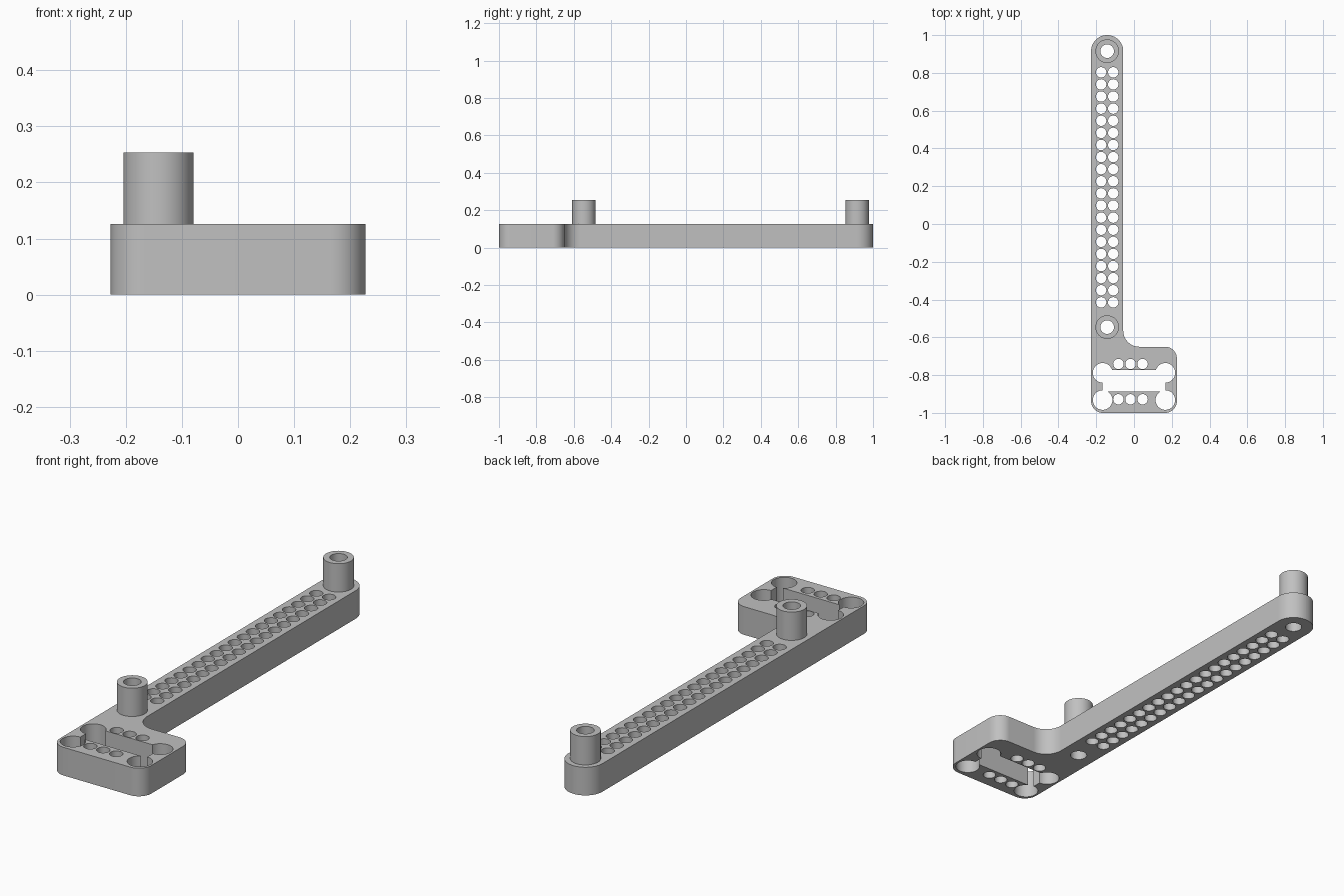
import bpy, bmesh, math
from mathutils import Vector

cube = bpy.data.objects.get("Cube")
if cube:
    bpy.data.objects.remove(cube)

grey = bpy.data.materials.new("plain grey")
grey.use_nodes = True
COLOUR = (0.53, 0.53, 0.53, 1)
grey.diffuse_color = COLOUR
grey.node_tree.nodes["Principled BSDF"].inputs["Base Color"].default_value = COLOUR

THICK = 0.126          # plate thickness
TOP = 0.253            # top of the standoffs
ARM_X = -0.142         # centre line of the arm
POST_Y = (0.915, -0.546)


def make_object(name, bm):
    bmesh.ops.recalc_face_normals(bm, faces=bm.faces)
    mesh = bpy.data.meshes.new(name)
    bm.to_mesh(mesh)
    bm.free()
    mesh.materials.append(grey)
    obj = bpy.data.objects.new(name, mesh)
    bpy.context.collection.objects.link(obj)
    return obj


def rounded(corners, steps=14):
    """Outline with a circular fillet of radius r at each (x, y, r) corner."""
    points = []
    for i, (x, y, r) in enumerate(corners):
        p = Vector((x, y))
        a = (Vector(corners[i - 1][:2]) - p).normalized()
        b = (Vector(corners[(i + 1) % len(corners)][:2]) - p).normalized()
        for k in range(steps + 1):
            t = math.pi / 2 * k / steps
            points.append(p + r * (a * (1 - math.sin(t)) + b * (1 - math.cos(t))))
    return points


def add_prism(bm, points, z0, z1):
    low = bm.faces.new([bm.verts.new((p[0], p[1], z0)) for p in points])
    ext = bmesh.ops.extrude_face_region(bm, geom=[low], use_keep_orig=True)
    verts = [g for g in ext["geom"] if isinstance(g, bmesh.types.BMVert)]
    bmesh.ops.translate(bm, verts=verts, vec=(0, 0, z1 - z0))


def circle(x, y, r, n=32):
    return [(x + r * math.cos(2 * math.pi * i / n),
             y + r * math.sin(2 * math.pi * i / n)) for i in range(n)]


def smooth(obj):
    bpy.ops.object.select_all(action="DESELECT")
    obj.select_set(True)
    bpy.context.view_layer.objects.active = obj
    bpy.ops.object.shade_smooth_by_angle(angle=math.radians(30))


def cut(obj, cutter):
    mod = obj.modifiers.new("cut", "BOOLEAN")
    mod.operation = "DIFFERENCE"
    mod.solver = "EXACT"
    mod.object = cutter
    bpy.context.view_layer.objects.active = obj
    bpy.ops.object.modifier_apply(modifier=mod.name)
    bpy.data.objects.remove(cutter)


# L-shaped plate: long arm with a wide mounting foot
bm = bmesh.new()
add_prism(bm, rounded([
    (-0.227, -1, 0.062), (0.227, -1, 0.062), (0.227, -0.65, 0.062),
    (-0.057, -0.65, 0.085), (-0.057, 1, 0.0845), (-0.227, 1, 0.0845),
]), 0, THICK)
plate = make_object("plate", bm)

# Round holes: arm grid, foot rows, foot corners, standoff bores
holes = [(ARM_X + s * 0.032, 0.803 - i * 0.0641, 0.0275)
         for i in range(20) for s in (-1, 1)]
holes += [(-0.0185 + s * 0.064, y, 0.0275)
          for y in (-0.741, -0.928) for s in (-1, 0, 1)]
holes += [(x, y, 0.052) for x in (-0.166, 0.166) for y in (-0.788, -0.932)]
holes += [(ARM_X, y, 0.036) for y in POST_Y]
bm = bmesh.new()
for x, y, r in holes:
    add_prism(bm, circle(x, y, r), -0.1, THICK + 0.1)
cut(plate, make_object("hole_cutter", bm))

# Wide slot joining the corner holes
bm = bmesh.new()
add_prism(bm, [(-0.166, -0.887), (0.166, -0.887), (0.166, -0.772), (-0.166, -0.772)],
          -0.1, THICK + 0.1)
cut(plate, make_object("slot_cutter", bm))
smooth(plate)

# Hollow standoffs at both ends of the arm
for name, y in zip(("back_standoff", "front_standoff"), POST_Y):
    bm = bmesh.new()
    rings = [[bm.verts.new((px, py, z)) for px, py in circle(ARM_X, y, r)]
             for r, z in ((0.0625, THICK), (0.0625, TOP), (0.036, TOP), (0.036, THICK))]
    for a, b in zip(rings, rings[1:]):
        for i in range(len(a)):
            bm.faces.new((a[i - 1], a[i], b[i], b[i - 1]))
    smooth(make_object(name, bm))
